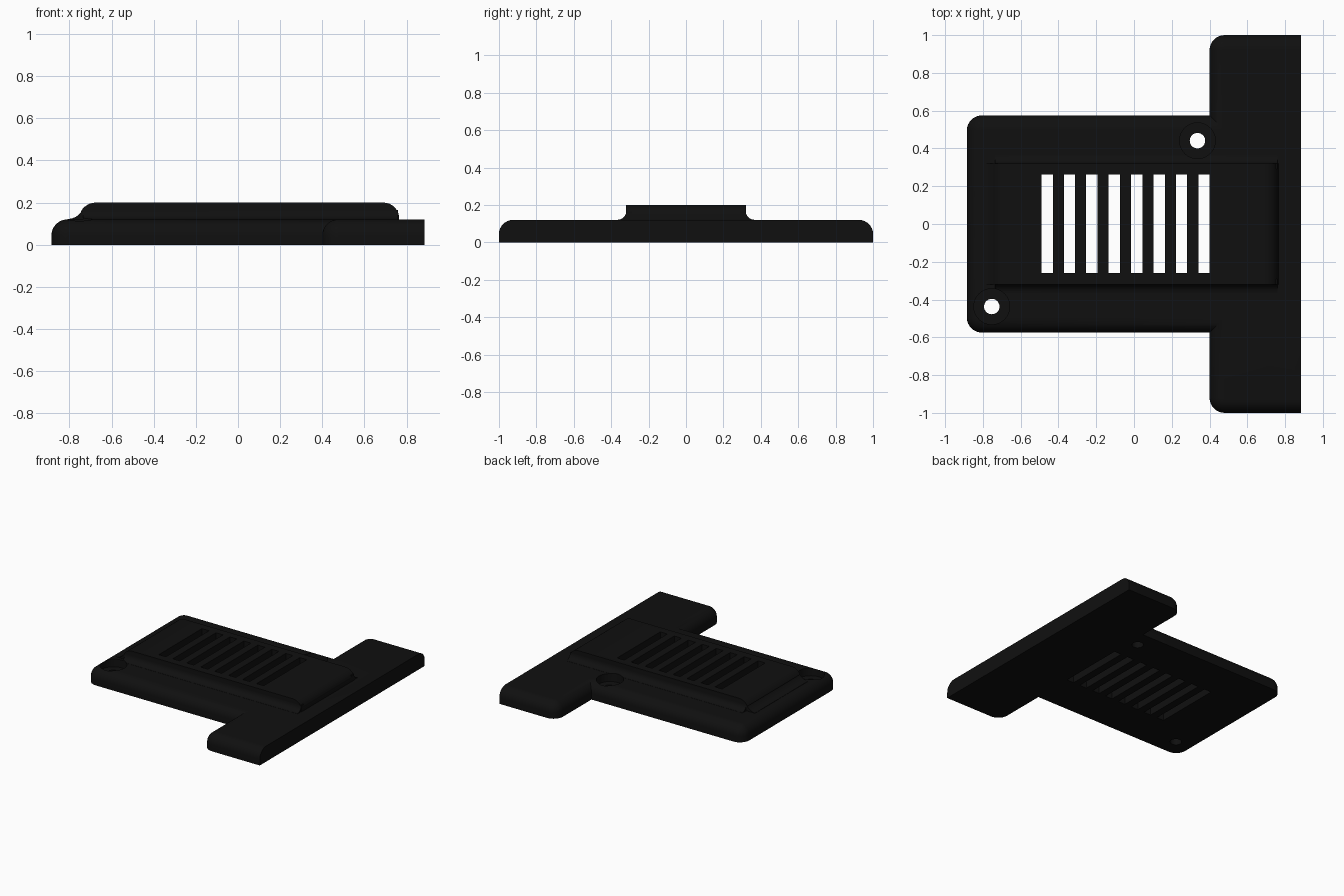
import bpy, bmesh, math
from mathutils import Vector

if "Cube" in bpy.data.objects:
    bpy.data.objects.remove(bpy.data.objects["Cube"])

black = bpy.data.materials.new("matte black")
black.diffuse_color = (0.005, 0.005, 0.005, 1)
black.use_nodes = True
black.node_tree.nodes["Principled BSDF"].inputs["Base Color"].default_value = black.diffuse_color


def make_object(name, bm):
    bmesh.ops.recalc_face_normals(bm, faces=bm.faces)
    mesh = bpy.data.meshes.new(name)
    bm.to_mesh(mesh)
    bm.free()
    mesh.materials.append(black)
    obj = bpy.data.objects.new(name, mesh)
    bpy.context.collection.objects.link(obj)
    return obj


def prism(name, points, direction):
    """Extrude a closed 3D polygon along a vector."""
    bm = bmesh.new()
    face = bm.faces.new([bm.verts.new(p) for p in points])
    extruded = bmesh.ops.extrude_face_region(bm, geom=[face])
    verts = [v for v in extruded["geom"] if isinstance(v, bmesh.types.BMVert)]
    bmesh.ops.translate(bm, verts=verts, vec=Vector(direction))
    return make_object(name, bm)


def arc(cx, cy, r, a0, a1, steps=8):
    angles = [math.radians(a0 + (a1 - a0) * i / steps) for i in range(steps + 1)]
    return [(cx + r * math.cos(a), cy + r * math.sin(a)) for a in angles]


def combine(target, tool, operation):
    mod = target.modifiers.new("combine", 'BOOLEAN')
    mod.operation, mod.solver, mod.object = operation, 'EXACT', tool
    bpy.ops.object.select_all(action='DESELECT')
    bpy.context.view_layer.objects.active = target
    target.select_set(True)
    bpy.ops.object.modifier_apply(modifier=mod.name)
    bpy.data.objects.remove(tool)


# T-shaped plate: outline rings inset upward to round the top edge
R, H = 0.08, 0.12


def outline(d):
    lower = [(0.885, -1 + d)]
    lower += arc(0.4 + R, -1 + R, R - d, 270, 180)
    lower += [(0.4 + d, -0.575 + d)]
    lower += arc(-0.885 + R, -0.575 + R, R - d, 270, 180)
    return lower + [(x, -y) for x, y in reversed(lower)]


levels = [(0, 0)]
for i in range(9):
    a = math.radians(90 * i / 8)
    levels.append((0.075 * (1 - math.cos(a)), H - 0.075 * (1 - math.sin(a))))
bm = bmesh.new()
rings = [[bm.verts.new((x, y, z)) for x, y in outline(d)] for d, z in levels]
for low, high in zip(rings, rings[1:]):
    for i in range(len(low)):
        j = (i + 1) % len(low)
        bm.faces.new((low[i], low[j], high[j], high[i]))
bm.faces.new(rings[0][::-1])
bm.faces.new(rings[-1])
plate = make_object("vented_plate", bm)

# Raised panel: blended slope at the left, rounded shoulder at the right
profile = [(-0.81, 0.06), (-0.81, 0.122)]
profile += arc(-0.81, 0.202, 0.08, 275, 325, 6)
profile += arc(-0.675, 0.12, 0.08, 150, 90, 6)
profile += arc(0.69, 0.125, 0.075, 90, 0)
profile += [(0.765, 0.06)]
panel = prism("raised_panel", [(x, -0.32, z) for x, z in profile], (0, 0.64, 0))
combine(plate, panel, 'UNION')

# Concave fillets along both long sides of the panel
for s in (-1, 1):
    section = [(0.29, 0.08), (0.365, 0.08)] + arc(0.365, 0.166, 0.045, 270, 180, 6)
    section += [(0.29, 0.166)]
    fillet = prism("panel_fillet", [(-0.735, s * y, z) for y, z in section], (1.495, 0, 0))
    combine(plate, fillet, 'UNION')

# Ventilation slots
for i in range(8):
    x = -0.49 + i * 0.1186
    corners = [(x, -0.26, -0.1), (x + 0.06, -0.26, -0.1),
               (x + 0.06, 0.263, -0.1), (x, 0.263, -0.1)]
    combine(plate, prism("slot_cutter", corners, (0, 0, 0.5)), 'DIFFERENCE')

# Screw holes with wide recesses on top
for cx, cy in ((0.336, 0.441), (-0.753, -0.437)):
    for r, z in ((0.041, -0.1), (0.095, 0.06)):
        circle = [(x, y, z) for x, y in arc(cx, cy, r, 0, 360, 32)[:-1]]
        combine(plate, prism("hole_cutter", circle, (0, 0, 0.5)), 'DIFFERENCE')

bpy.ops.object.select_all(action='DESELECT')
plate.select_set(True)
bpy.context.view_layer.objects.active = plate
bpy.ops.object.shade_smooth_by_angle(angle=math.radians(30))
